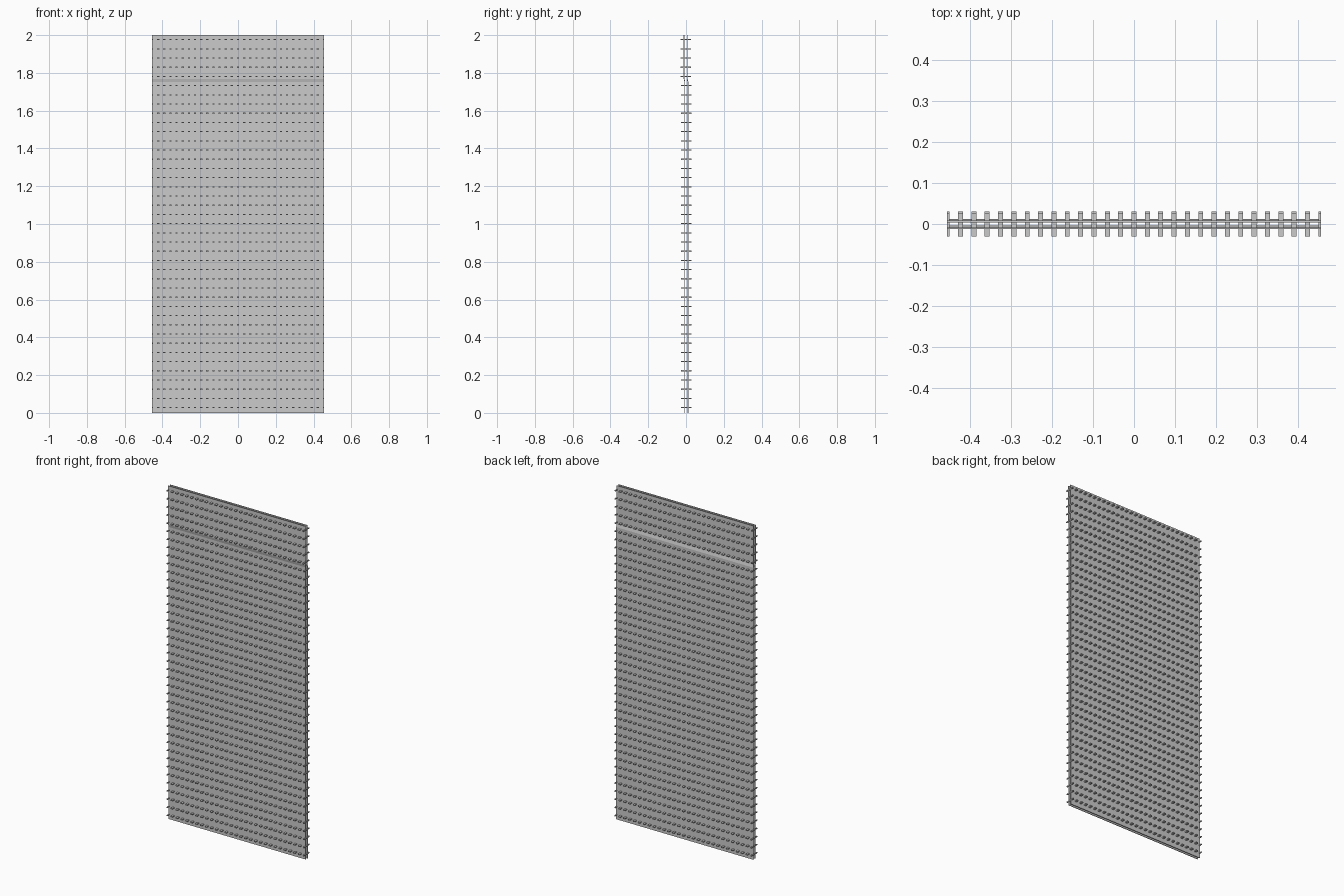
import bpy, bmesh

if "Cube" in bpy.data.objects:
    bpy.data.objects.remove(bpy.data.objects["Cube"])

HALF_W, TOP = 0.455, 2.0
SHIFT = 0.002                 # lower part sits back, upper part sits forward
STEP_LOW, STEP_HIGH = 1.752, 1.768
COLS, ROWS = 29, 41
PITCH_X = 2 * HALF_W / (COLS - 1)
PITCH_Z, FIRST_Z = 0.0487, 0.028


def make_object(name, bm):
    bmesh.ops.recalc_face_normals(bm, faces=bm.faces[:])
    mesh = bpy.data.meshes.new(name)
    bm.to_mesh(mesh)
    bm.free()
    obj = bpy.data.objects.new(name, mesh)
    bpy.context.collection.objects.link(obj)
    return obj


def add_box(bm, lo, hi):
    v = [bm.verts.new((x, y, z)) for x in (lo[0], hi[0])
         for y in (lo[1], hi[1]) for z in (lo[2], hi[2])]
    for f in ((0, 1, 3, 2), (4, 6, 7, 5), (0, 4, 5, 1),
              (2, 3, 7, 6), (0, 2, 6, 4), (1, 5, 7, 3)):
        bm.faces.new([v[i] for i in f])


def stepped_sheet(name, offset, thick=0.004):
    # side profile of a sheet with a small sloped step, extruded across the width
    path = [(SHIFT, 0), (SHIFT, STEP_LOW), (-SHIFT, STEP_HIGH), (-SHIFT, TOP)]
    h = thick / 2
    bm = bmesh.new()
    grid = [[bm.verts.new((x, y + offset + s, z)) for x in (-HALF_W, HALF_W) for s in (-h, h)]
            for y, z in path]
    for a, b in zip(grid, grid[1:]):
        for i, j in ((0, 1), (1, 3), (3, 2), (2, 0)):
            bm.faces.new((a[i], a[j], b[j], b[i]))
    for row in (grid[0], grid[-1]):
        bm.faces.new((row[0], row[1], row[3], row[2]))
    return make_object(name, bm)


# Two parallel sheets
stepped_sheet("front_sheet", -0.0082)
stepped_sheet("back_sheet", 0.0082)

# Rows of small tabs that run through both sheets; the end tabs are cut in half
bm = bmesh.new()
for r in range(ROWS):
    z = FIRST_Z + r * PITCH_Z
    y = SHIFT if z < STEP_LOW else -SHIFT
    for c in range(COLS):
        x = -HALF_W + c * PITCH_X
        x0, x1 = max(x - 0.006, -HALF_W), min(x + 0.006, HALF_W)
        add_box(bm, (x0, y - 0.028, z - 0.003), (x1, y + 0.028, z + 0.003))
make_object("through_tabs", bm)
